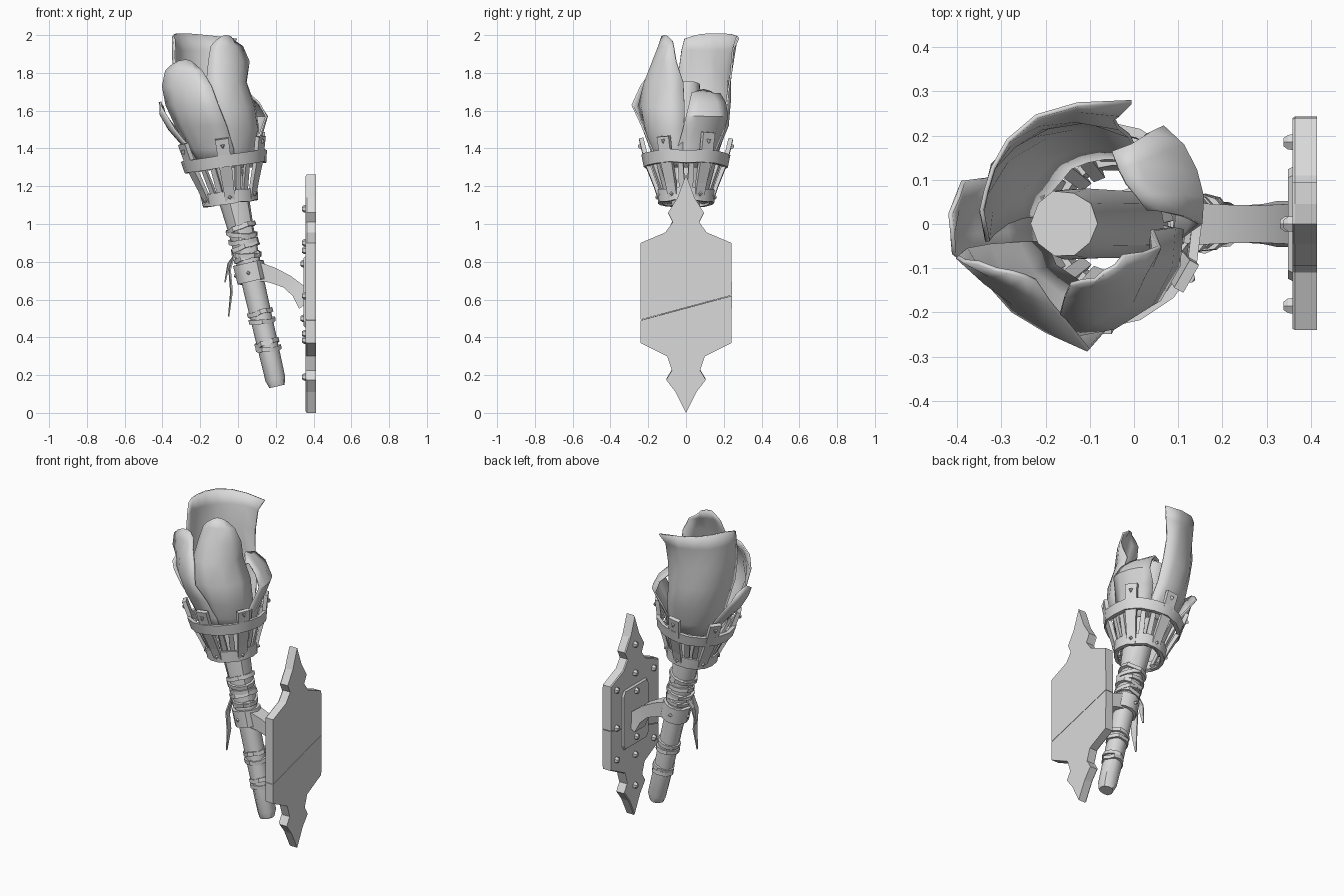
import bpy, bmesh, math, random
from mathutils import Matrix, Vector

if "Cube" in bpy.data.objects:
    bpy.data.objects.remove(bpy.data.objects["Cube"])

random.seed(4)
grey = bpy.data.materials.new("stone_grey")
grey.diffuse_color = (0.7, 0.7, 0.7, 1)
grey.use_nodes = True
grey.node_tree.nodes["Principled BSDF"].inputs["Base Color"].default_value = grey.diffuse_color
# tilted frames: shaft of the torch, and the basket on top of it
SHAFT = Matrix.Translation((0.205, 0, 0.15)) @ Matrix.Rotation(math.radians(-12.9), 4, 'Y')
BASKET = Matrix.Translation((-0.04, 0, 1.12)) @ Matrix.Rotation(math.radians(-8), 4, 'Y')


def make(name, verts, faces, matrix=Matrix(), smooth=None):
    me = bpy.data.meshes.new(name)
    me.from_pydata([matrix @ Vector(v) for v in verts], [], faces)
    bm = bmesh.new()
    bm.from_mesh(me)
    bmesh.ops.recalc_face_normals(bm, faces=bm.faces)
    bm.to_mesh(me)
    bm.free()
    me.materials.append(grey)
    ob = bpy.data.objects.new(name, me)
    bpy.context.collection.objects.link(ob)
    if smooth:
        bpy.ops.object.select_all(action='DESELECT')
        ob.select_set(True)
        bpy.context.view_layer.objects.active = ob
        bpy.ops.object.shade_smooth_by_angle(angle=math.radians(smooth))
    return ob


def loft(name, rings, closed=False, matrix=Matrix(), smooth=None):
    """Skin equal-sized loops; cap the ends, or join last to first."""
    n, m = len(rings[0]), len(rings)
    verts = [v for r in rings for v in r]
    faces = [(i * n + j, i * n + (j + 1) % n, (i + 1) % m * n + (j + 1) % n, (i + 1) % m * n + j)
             for i in range(m if closed else m - 1) for j in range(n)]
    if not closed:
        faces += [tuple(range(n)), tuple(range((m - 1) * n, m * n))]
    return make(name, verts, faces, matrix, smooth)


def circle(r, z, n, jitter=0.0):
    return [(r * math.cos(2 * math.pi * k / n) + random.uniform(-jitter, jitter),
             r * math.sin(2 * math.pi * k / n) + random.uniform(-jitter, jitter), z) for k in range(n)]


def band(name, r0, r1, z0, z1, thick, matrix, n=16):
    rings = []
    for k in range(n):
        a = 2 * math.pi * k / n
        d = random.uniform(-0.004, 0.004)
        rings.append([((r + d) * math.cos(a), (r + d) * math.sin(a), z + d) for r, z in
                      ((r0 - thick, z0), (r0, z0), (r1, z1), (r1 - thick, z1))])
    return loft(name, rings, True, matrix, 35)


def box_sweep(name, path, matrix=Matrix(), smooth=None):
    """Box section along a path in the xz plane: x, z, half height, half width."""
    rings = []
    for i, (x, z, h, w) in enumerate(path):
        a, b = path[max(i - 1, 0)], path[min(i + 1, len(path) - 1)]
        t = Vector((b[0] - a[0], b[1] - a[1])).normalized()
        nx, nz = -t.y * h, t.x * h
        rings.append([(x + nx, -w, z + nz), (x + nx, w, z + nz),
                      (x - nx, w, z - nz), (x - nx, -w, z - nz)])
    return loft(name, rings, False, matrix, smooth)


def stud(name, matrix, r=0.016, h=0.02, n=5):
    return loft(name, [circle(r, -0.004, n), circle(r * 0.9, h * 0.5, n), circle(r * 0.5, h, n)], False, matrix)


# wooden shaft with bevelled foot, running up inside the flame
loft("shaft", [circle(r, z, 10, 0.003) for r, z in
               ((0.042, -0.01), (0.054, 0.03), (0.056, 0.25), (0.06, 0.55),
                (0.07, 0.85), (0.08, 1.0), (0.082, 1.5), (0.076, 1.63))], False, SHAFT, 40)

# cord windings, each a slightly tilted ring
for i, (z, tilt, rad) in enumerate(((0.195, 6, .065), (0.225, -4, .064), (0.345, 5, .068),
                                    (0.39, -3, .068), (0.71, 14, .078), (0.745, -8, .08), (0.78, 5, .08),
                                    (0.82, 14, .082), (0.85, -8, .084), (0.69, -6, .075))):
    m = SHAFT @ Matrix.Translation((0, 0, z)) @ Matrix.Rotation(math.radians(tilt), 4, 'Y') \
        @ Matrix.Rotation(math.radians(tilt * 0.7), 4, 'X')
    band(f"cord_{i}", rad, rad, -0.012, 0.012, 0.026, m, 12)

# loose cord ends hanging beside the collar
for i, (y, pts) in enumerate(((-0.035, ((-0.01, .87, .004, .012), (-0.045, .76, .004, .02),
                                        (-0.035, .64, .004, .022), (-0.05, .51, .003, .004))),
                              (0.01, ((0.0, .86, .004, .01), (-0.05, .79, .004, .018),
                                      (-0.07, .69, .003, .005))))):
    box_sweep(f"loose_cord_{i}", pts, Matrix.Translation((0, y, 0)) @ Matrix.Rotation(0.15, 4, 'Z'))

# bracket collar and arm
band("collar", 0.08, 0.082, 0.56, 0.66, 0.025, SHAFT, 12)
box_sweep("bracket_arm", ((0.1, .75, .05, .05), (0.18, .73, .042, .044), (0.26, .695, .036, .042),
                          (0.32, .645, .04, .045), (0.365, .58, .05, .052)), smooth=35)
for a in (100, 180, 260):
    stud("collar_stud", SHAFT @ Matrix.Rotation(math.radians(a), 4, 'Z') @ Matrix.Translation((0.08, 0, 0.61))
         @ Matrix.Rotation(math.pi / 2, 4, 'Y'), 0.012, 0.012, 4)

# wall plate: mirrored outline, split by a slanted crack
upper = [(0.24, 0.9), (0.11, 0.955), (0.07, 1.01), (0.095, 1.06), (0.045, 1.14)]
lower = [(0.24, 0.37), (0.1, 0.3), (0.075, 0.225), (0.105, 0.175), (0.055, 0.11)]


def flip(pts):
    return [(-y, z) for y, z in pts]


def plate(name, outline):
    rings = [[(x, y * s, 0.63 + (z - 0.63) * s) for y, z in outline]
             for x, s in ((0.358, 0.985), (0.364, 1.0), (0.414, 1.0))]
    loft(name, rings)


plate("plate_top", [(-0.24, 0.493), (0.243, 0.623)] + upper + [(0, 1.262)] + flip(upper[::-1]))
plate("plate_bottom", [(0.243, 0.62), (-0.24, 0.49)] + flip(lower) + [(0, 0.0)] + lower[::-1])

# raised inner panel and the rivets on the plate
loft("plate_panel", [[(x, y * s, 0.64 + z * s) for y, z in
                      ((-.13, -.16), (-.11, -.19), (.11, -.19), (.13, -.16),
                       (.13, .16), (.11, .19), (-.11, .19), (-.13, .16))]
                     for x, s in ((0.348, 0.95), (0.36, 1.0))])
TO_LEFT = Matrix.Rotation(-math.pi / 2, 4, 'Y')
for y, z in [(s * 0.185, z) for s in (-1, 1) for z in (0.42, 0.62, 0.86)] + \
            [(0, 1.08), (0, 0.9), (0, 0.385), (0, 0.19), (0, 0.79), (0, 0.5)]:
    x = 0.35 if y == 0 and abs(z - 0.645) < 0.2 else 0.358
    stud("plate_rivet", Matrix.Translation((x, y, z)) @ TO_LEFT, 0.021, 0.02, 6)

# iron basket: two hoops, six wide flaring slats with studs, thin bars between
band("lower_hoop", 0.148, 0.154, -0.012, 0.055, 0.022, BASKET)
band("upper_hoop", 0.22, 0.233, 0.18, 0.245, 0.022, BASKET)
for k in range(6):
    spin = BASKET @ Matrix.Rotation(math.radians(30 + k * 60), 4, 'Z')
    top = 0.33 + random.uniform(-0.012, 0.012)
    box_sweep("wide_slat", ((0.13, -0.01, .01, .026), (0.16, 0.08, .01, .029), (0.205, 0.2, .012, .034),
                            (0.237, top, .012, .036)), spin)
    stud("slat_stud", spin @ Matrix.Translation((0.24, 0, 0.295)) @ Matrix.Rotation(math.pi / 2.3, 4, 'Y'), 0.015, 0.014, 3)
    stud("hoop_stud", spin @ Matrix.Translation((0.15, 0, 0.022)) @ Matrix.Rotation(math.pi / 2, 4, 'Y'), 0.012, 0.012, 4)
    for turn in (21, 39):
        box_sweep("thin_bar", ((0.115, 0.0, .009, .014), (0.15, 0.1, .009, .015), (0.2, 0.235, .009, .013)),
                  spin @ Matrix.Rotation(math.radians(turn), 4, 'Z'))


# flame tongues: curved sheets around the leaning axis
# rows of z, start angle, end angle, radius at start, middle and end
def tongue(name, rows, cols=5):
    verts = []
    for i, (z, a0, a1, r0, rm, r1) in enumerate(rows):
        cx = 0.205 - 0.229 * (z - 0.15)
        for j in range(cols):
            u = j / (cols - 1)
            a = math.radians(a0 + (a1 - a0) * u)
            r = r0 * (1 - u) * (1 - 2 * u) + rm * 4 * u * (1 - u) + r1 * u * (2 * u - 1)
            r *= 1 + random.uniform(-0.03, 0.03)
            dip = -0.03 * (2 * u - 1) ** 2 if i == len(rows) - 1 else 0
            verts.append((cx + r * math.cos(a), r * math.sin(a), z + dip))
    faces = [(i * cols + j, i * cols + j + 1, (i + 1) * cols + j + 1, (i + 1) * cols + j)
             for i in range(len(rows) - 1) for j in range(cols - 1)]
    ob = make(name, verts, faces, smooth=40)
    mod = ob.modifiers.new("thickness", 'SOLIDIFY')
    mod.thickness, mod.offset = 0.01, 0


tongue("flame_front_left", ((1.3, -165, -72, .15, .15, .15), (1.4, -167, -72, .19, .185, .19),
                            (1.52, -168, -78, .225, .22, .24), (1.63, -167, -84, .25, .235, .285),
                            (1.73, -163, -86, .25, .215, .24), (1.81, -158, -94, .22, .175, .18),
                            (1.87, -152, -105, .18, .14, .13)))
tongue("flame_front_right", ((1.3, -88, -5, .15, .15, .15), (1.4, -88, -5, .18, .18, .18),
                             (1.5, -90, -3, .22, .235, .215), (1.62, -92, -2, .25, .25, .215),
                             (1.75, -92, -4, .215, .235, .205), (1.86, -80, -12, .17, .22, .25),
                             (1.94, -66, -16, .15, .2, .235), (2.0, -52, -20, .165, .19, .21)))
tongue("flame_back", ((1.3, 60, 172, .15, .15, .15), (1.4, 60, 176, .18, .18, .18),
                      (1.52, 64, 180, .22, .21, .18), (1.66, 64, 188, .245, .215, .18),
                      (1.8, 62, 194, .265, .2, .16), (1.92, 56, 190, .305, .185, .135),
                      (2.01, 52, 184, .34, .18, .115)), 8)
tongue("flame_right", ((1.3, -20, 65, .15, .15, .15), (1.4, -15, 62, .18, .18, .18),
                       (1.49, -5, 58, .23, .24, .23), (1.57, 0, 50, .27, .285, .285),
                       (1.64, 4, 50, .25, .26, .27), (1.69, 8, 52, .21, .2, .23), (1.71, 10, 58, .18, .165, .19)))
tongue("flame_left", ((1.32, 150, 205, .16, .16, .16), (1.42, 152, 202, .2, .21, .2),
                      (1.5, 155, 200, .25, .265, .25), (1.58, 160, 198, .28, .285, .28),
                      (1.65, 166, 194, .27, .275, .28)), 4)
